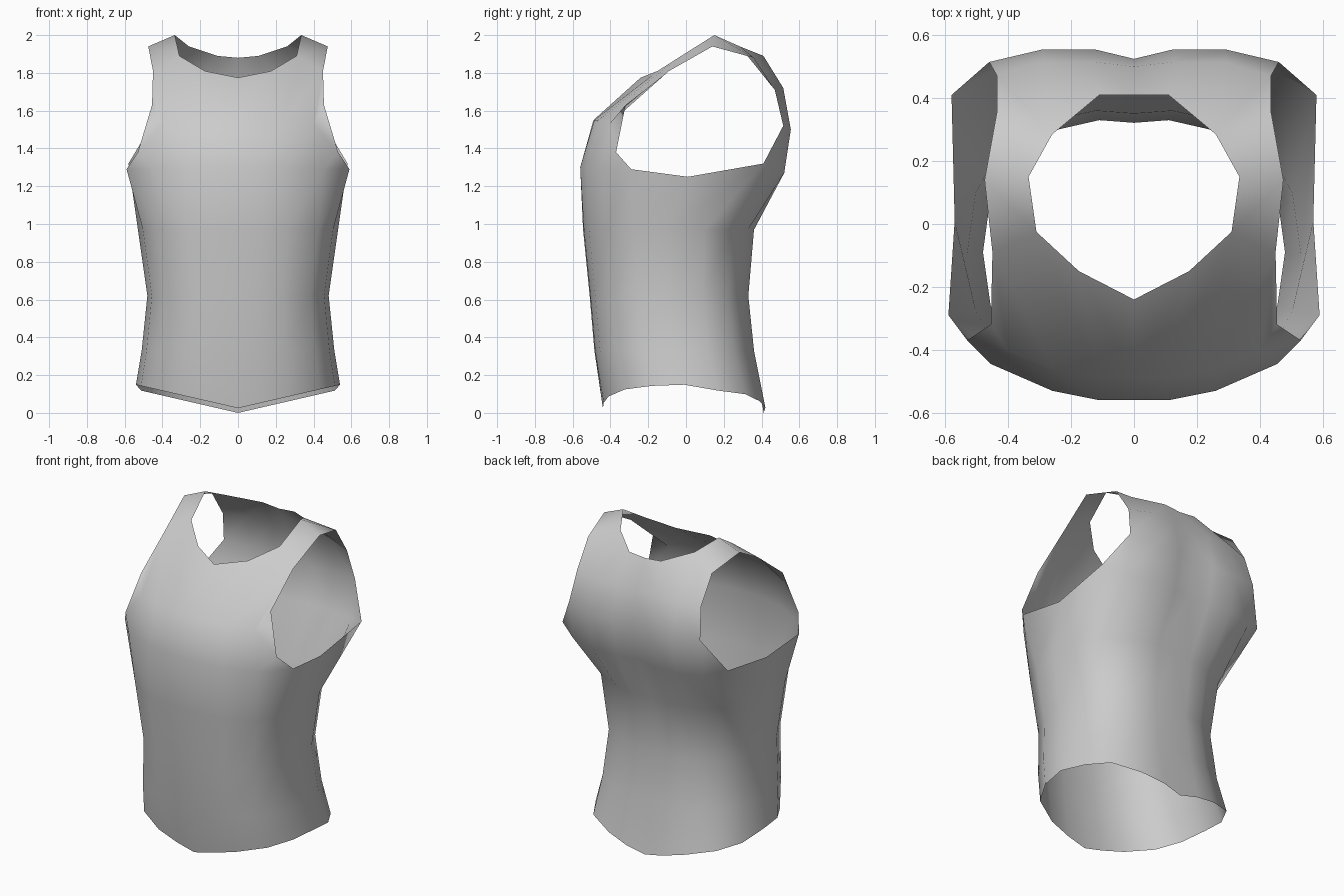
import bpy
import bmesh

cube = bpy.data.objects.get("Cube")
if cube:
    bpy.data.objects.remove(cube)

# One plain cloth colour
cloth = bpy.data.materials.new("grey cloth")
cloth.use_nodes = True
cloth.diffuse_color = (0.6, 0.6, 0.6, 1)
cloth.node_tree.nodes["Principled BSDF"].inputs["Base Color"].default_value = (0.6, 0.6, 0.6, 1)

bm = bmesh.new()


def row(points):
    """Add a row of vertices."""
    return [bm.verts.new(point) for point in points]


def bridge(lower, upper):
    """Join two rows of equal length with outward-facing quads."""
    for i in range(len(lower) - 1):
        bm.faces.new((lower[i], lower[i + 1], upper[i + 1], upper[i]))


def body_ring(half_width, front_y, back_y, height_at):
    """Scale the unit torso section to the given extents."""
    centre, depth = (front_y + back_y) / 2, (back_y - front_y) / 2
    ring = []
    for u, v in torso_section:
        x, y = u * half_width, centre + v * depth
        ring.append((x, y, height_at(x, y)))
    return row(ring)


# Left half of the torso section, from front centre round to back centre
torso_section = [(0, -1), (.23, -.99), (.5, -.93), (.8, -.73), (.95, -.4), (1, 0),
                 (.95, .42), (.8, .75), (.5, .93), (.23, 1), (0, .98)]

# Hem rises from a point at the centre towards the sides
def hem_height(x, y):
    return (0.025 if y < 0 else 0.0) + 0.23 * x

body = [body_ring(.54, -.44, .42, hem_height)]
for height, half_width, front_y, back_y in [(.33, .51, -.485, .36), (.62, .48, -.51, .33),
                                            (.97, .53, -.545, .36)]:
    body.append(body_ring(half_width, front_y, back_y, lambda x, y: height))

# Chest ring, with the bottom of the armhole at the side
chest = row([(0, -.56, 1.3), (.11, -.56, 1.3), (.26, -.53, 1.3), (.455, -.445, 1.29),
             (.59, -.29, 1.29), (.57, .01, 1.25), (.58, .41, 1.32),
             (.46, .48, 1.28), (.29, .52, 1.27), (.125, .52, 1.27), (0, .49, 1.27)])
body.append(chest)
for lower, upper in zip(body, body[1:]):
    bridge(lower, upper)

# Front panel up to the neckline
bust = row([(0, -.49, 1.55), (.11, -.485, 1.55), (.25, -.465, 1.55),
            (.4, -.405, 1.53), (.53, -.37, 1.38)])
bridge(chest[:5], bust)
arm_front = bm.verts.new((.455, -.32, 1.63))
front_edge = row([(0, -.24, 1.775), (.175, -.15, 1.81), (.31, -.025, 1.89), (.45, -.09, 1.81)])
bridge(bust[:4], front_edge)
bm.faces.new((bust[3], bust[4], arm_front))
bm.faces.new((bust[3], arm_front, front_edge[3]))

# Back panel, listed from the armhole to the spine
blades = row([(.46, .515, 1.52), (.29, .555, 1.5), (.125, .555, 1.5), (0, .525, 1.5)])
upper_back = row([(.435, .47, 1.71), (.29, .515, 1.72), (.125, .515, 1.72), (0, .5, 1.71)])
back_edge = row([(.435, .36, 1.88), (.26, .285, 1.94), (.11, .41, 1.89), (0, .41, 1.88)])
bm.faces.new((chest[6], chest[7], blades[0]))
bridge(chest[7:], blades)
bridge(blades, upper_back)
bridge(upper_back, back_edge)

# Shoulder strap joining front and back
shoulder = row([(.335, .15, 2), (.475, .14, 1.94)])
bridge(front_edge[2:], shoulder)
bm.faces.new((shoulder[0], shoulder[1], back_edge[0], back_edge[1]))

mesh = bpy.data.meshes.new("tank_top")
bm.to_mesh(mesh)
bm.free()
mesh.materials.append(cloth)
mesh.shade_smooth()
top = bpy.data.objects.new("tank_top", mesh)
bpy.context.collection.objects.link(top)

# Right half
mirror = top.modifiers.new("right_half", "MIRROR")
mirror.use_clip = True
mirror.merge_threshold = 0.001
